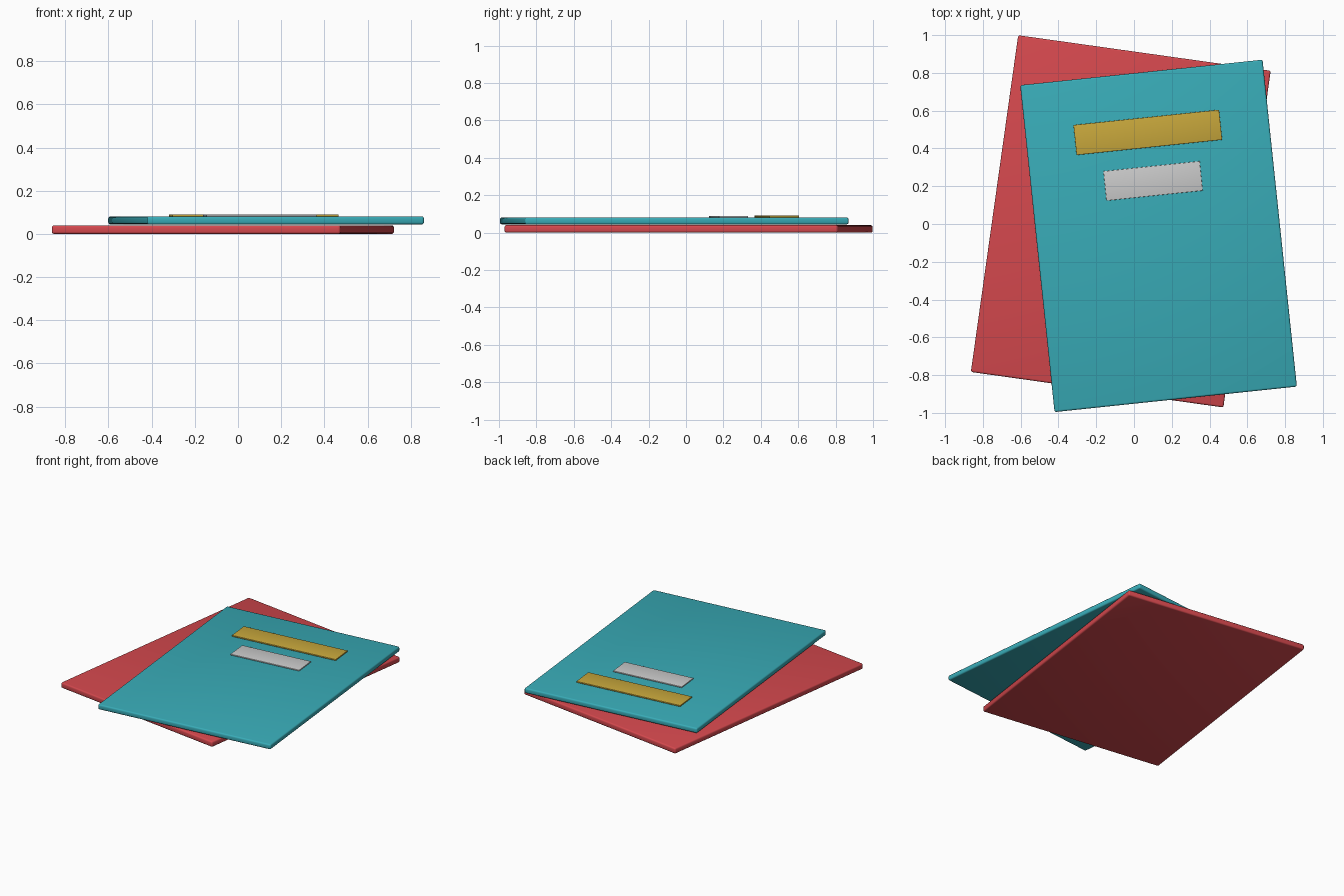
import bpy, math
from mathutils import Matrix, Vector

if "Cube" in bpy.data.objects:
    bpy.data.objects.remove(bpy.data.objects["Cube"])


def material(name, rgb):
    m = bpy.data.materials.new(name)
    m.diffuse_color = (*rgb, 1)
    m.use_nodes = True
    m.node_tree.nodes["Principled BSDF"].inputs["Base Color"].default_value = m.diffuse_color
    return m


red = material("red cover", (0.66, 0.065, 0.075))
teal = material("teal cover", (0.04, 0.41, 0.475))
gold = material("gold label", (0.58, 0.39, 0.045))
silver = material("silver label", (0.60, 0.60, 0.60))


def slab(name, centre, size, z0, z1, angle, mat, bevel):
    """Thin rounded-edge board, turned about z."""
    bpy.ops.mesh.primitive_cube_add(size=1)
    ob = bpy.context.object
    ob.name = name
    ob.data.transform(Matrix.Diagonal((size[0], size[1], z1 - z0, 1)))
    ob.location = (centre[0], centre[1], (z0 + z1) / 2)
    ob.rotation_euler.z = math.radians(angle)
    ob.data.materials.append(mat)
    mod = ob.modifiers.new("rounded_edges", 'BEVEL')
    mod.width = bevel
    mod.segments = 3
    bpy.ops.object.modifier_apply(modifier=mod.name)
    bpy.ops.object.shade_smooth_by_angle(angle=math.radians(35))
    return ob


# Two folders lying on each other at different angles
slab("lower_folder", (-0.07, 0.014), (1.35, 1.80), 0, 0.04, -8, red, 0.01)
slab("upper_folder", (0.13, -0.063), (1.29, 1.74), 0.044, 0.081, 6, teal, 0.01)

# Labels on the upper folder
slab("title_label", (0.073, 0.485), (0.775, 0.16), 0.081, 0.0905, 6, gold, 0.002)
slab("subtitle_label", (0.101, 0.228), (0.513, 0.157), 0.081, 0.0895, 6, silver, 0.002)
